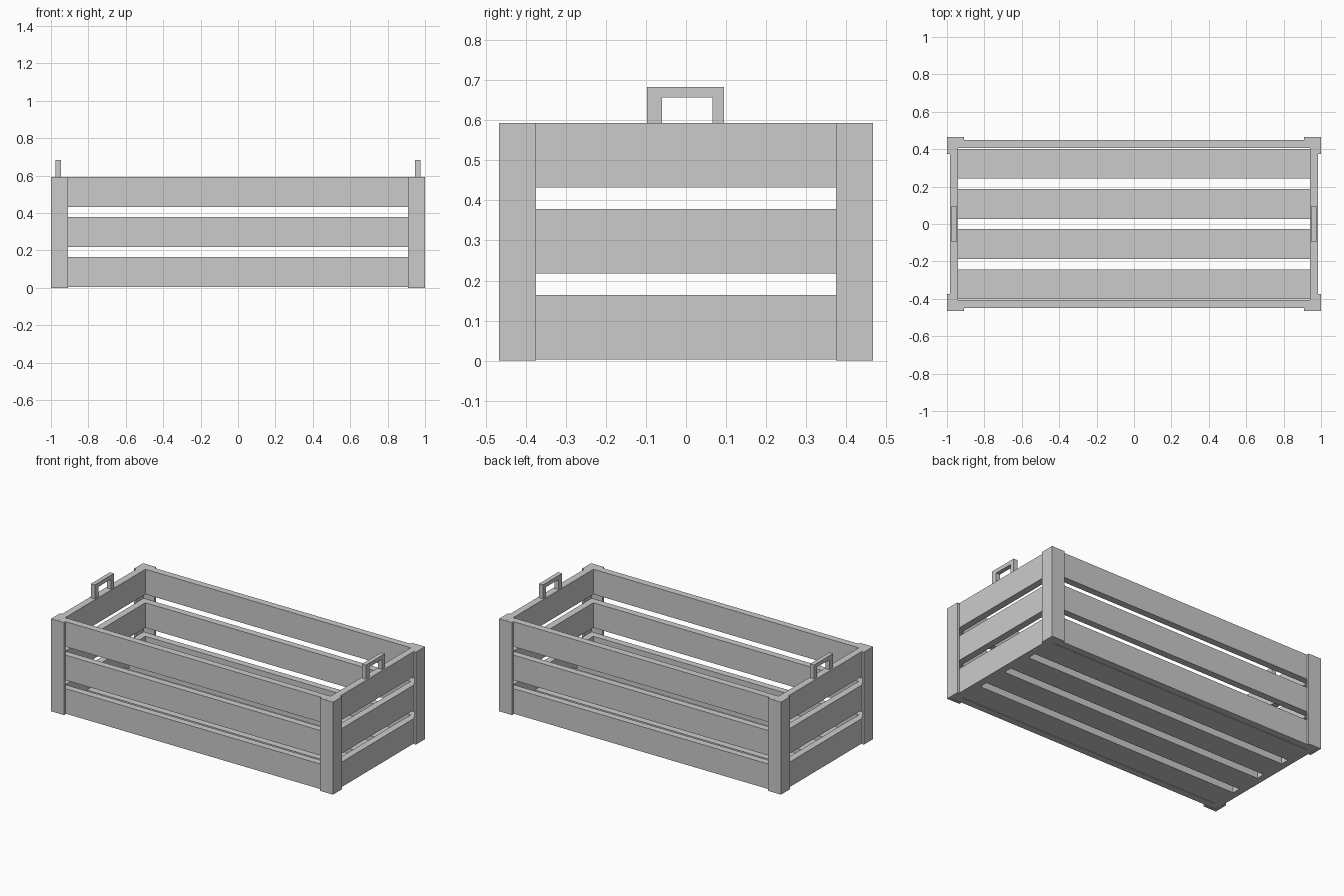
import bpy, bmesh

if "Cube" in bpy.data.objects:
    bpy.data.objects.remove(bpy.data.objects["Cube"])


def prism(name, outline, axis, lo, hi):
    """Extrude a 2D outline along axis 'x' (outline in y,z) or 'z' (outline in x,y)."""
    bm = bmesh.new()
    place = (lambda a, b: (lo, a, b)) if axis == 'x' else (lambda a, b: (a, b, lo))
    face = bm.faces.new([bm.verts.new(place(a, b)) for a, b in outline])
    ext = bmesh.ops.extrude_face_region(bm, geom=[face])
    d = hi - lo
    bmesh.ops.translate(bm, vec=(d, 0, 0) if axis == 'x' else (0, 0, d),
                        verts=[v for v in ext['geom'] if isinstance(v, bmesh.types.BMVert)])
    bmesh.ops.recalc_face_normals(bm, faces=bm.faces)
    mesh = bpy.data.meshes.new(name)
    bm.to_mesh(mesh)
    bm.free()
    obj = bpy.data.objects.new(name, mesh)
    bpy.context.collection.objects.link(obj)
    return obj


def board(name, x0, x1, y0, y1, z0, z1):
    return prism(name, [(x0, y0), (x1, y0), (x1, y1), (x0, y1)], 'z', z0, z1)


TOP = 0.593
WX, WY = 0.985, 0.45        # outer faces of the walls
IX, IY = 0.941, 0.406       # inner faces of the walls
PX, PY = 1.0, 0.466         # outer faces of the corner posts
LEG = 0.092                 # width of each post flange

# Three rows of wall slats on every side
for row in range(3):
    z0 = 0.003 + row * 0.2148
    z1 = z0 + 0.1605
    for s, side in ((-1, "front"), (1, "back")):
        board(f"{side}_slat_{row + 1}", -IX, IX, *sorted((s * IY, s * WY)), z0, z1)
    for s, side in ((-1, "left"), (1, "right")):
        board(f"{side}_slat_{row + 1}", *sorted((s * IX, s * WX)), -WY, WY, z0, z1)

# Four floor slats
for i in range(4):
    y = (i - 1.5) * 0.2148
    board(f"floor_slat_{i + 1}", -IX, IX, y - 0.08, y + 0.08, 0.003, 0.046)

# L-shaped corner posts wrapped around the outside
angle = [(PX, PY), (PX - LEG, PY), (PX - LEG, WY), (WX, WY), (WX, PY - LEG), (PX, PY - LEG)]
for sx, nx in ((-1, "left"), (1, "right")):
    for sy, ny in ((-1, "front"), (1, "back")):
        prism(f"{ny}_{nx}_corner_post", [(sx * x, sy * y) for x, y in angle], 'z', 0.0, TOP)

# Square handles on top of the end walls
arch = [(-0.097, TOP), (-0.097, 0.683), (0.095, 0.683), (0.095, TOP),
        (0.066, TOP), (0.066, 0.657), (-0.06, 0.657), (-0.06, TOP)]
for s, side in ((-1, "left"), (1, "right")):
    prism(f"{side}_handle", arch, 'x', s * 0.961 - 0.014, s * 0.961 + 0.014)
